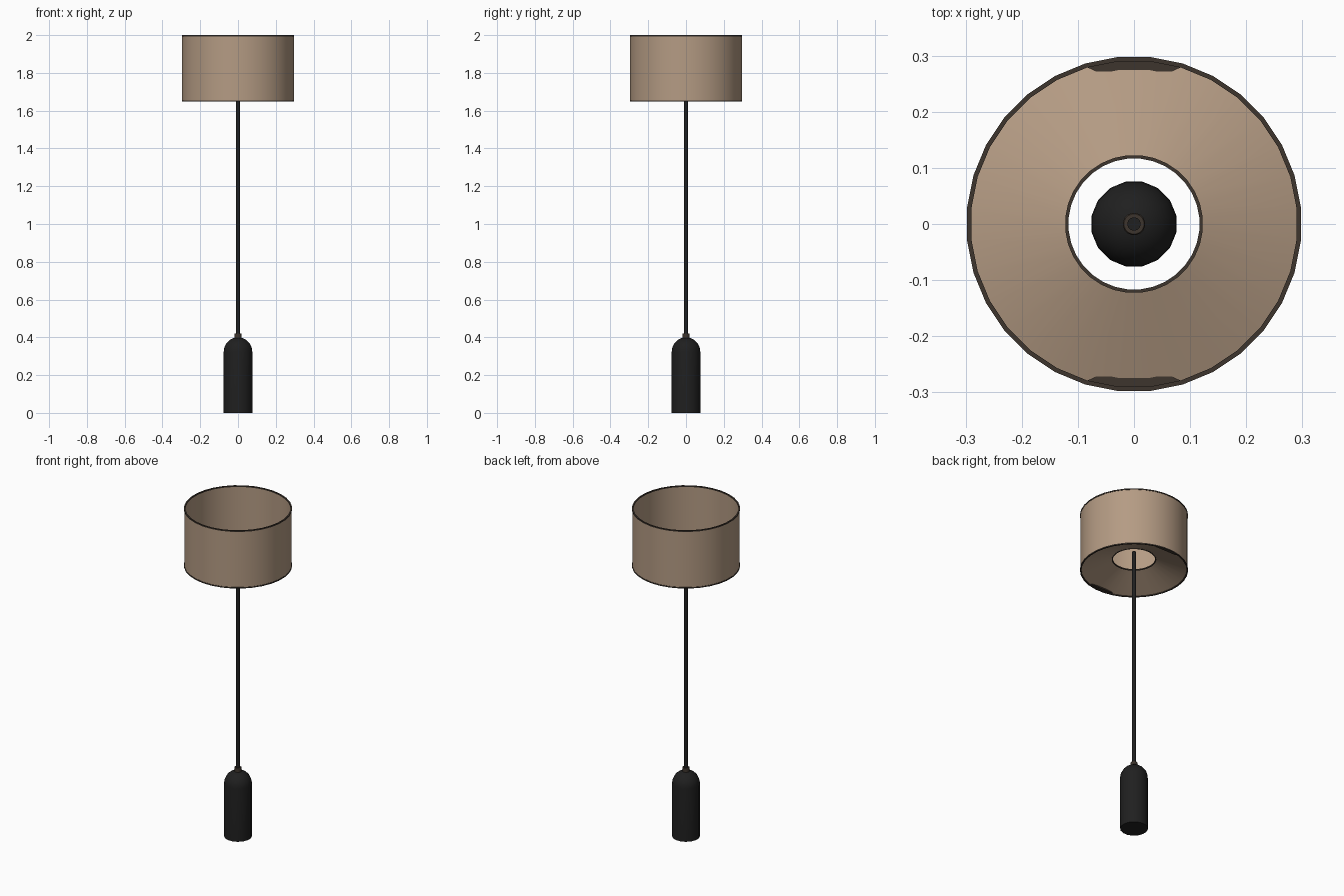
import bpy, bmesh, math

if "Cube" in bpy.data.objects:
    bpy.data.objects.remove(bpy.data.objects["Cube"])


def material(name, rgb):
    m = bpy.data.materials.new(name)
    m.diffuse_color = (*rgb, 1)
    m.use_nodes = True
    m.node_tree.nodes["Principled BSDF"].inputs["Base Color"].default_value = m.diffuse_color
    return m


TAN = material("tan fabric", (0.46, 0.33, 0.23))
BLACK = material("matte black", (0.014, 0.014, 0.014))
BROWN = material("dark brown", (0.048, 0.036, 0.027))


def finish(name, bm, mat, angle):
    bmesh.ops.recalc_face_normals(bm, faces=bm.faces)
    mesh = bpy.data.meshes.new(name)
    bm.to_mesh(mesh)
    bm.free()
    mesh.materials.append(mat)
    obj = bpy.data.objects.new(name, mesh)
    bpy.context.collection.objects.link(obj)
    bpy.ops.object.select_all(action='DESELECT')
    obj.select_set(True)
    bpy.context.view_layer.objects.active = obj
    bpy.ops.object.shade_smooth_by_angle(angle=math.radians(angle))
    return obj


def lathe(name, profile, sides, mat, angle=30, closed=True):
    """Revolve (radius, z) points round z; open profiles get capped ends."""
    bm = bmesh.new()
    rings = []
    for r, z in profile:
        ring = []
        for i in range(sides):
            a = 2 * math.pi * (i + 0.5) / sides
            ring.append(bm.verts.new((r * math.cos(a), r * math.sin(a), z)))
        rings.append(ring)
    pairs = list(zip(rings, rings[1:]))
    if closed:
        pairs.append((rings[-1], rings[0]))
    else:
        bm.faces.new(rings[0])
        bm.faces.new(rings[-1])
    for low, high in pairs:
        for i in range(sides):
            j = (i + 1) % sides
            bm.faces.new((low[i], low[j], high[j], high[i]))
    return finish(name, bm, mat, angle)


def band(name, r0, r1, z0, z1, mat):
    return lathe(name, [(r0, z0), (r1, z0), (r1, z1), (r0, z1)], 32, mat)


# Weighted base: cylinder with a domed top
R, H = 0.077, 0.40
dome = [(R * math.cos(t), H - R + R * math.sin(t))
        for t in (math.radians(d) for d in range(0, 85, 12))]
lathe("base", [(R, 0)] + dome + [(0.01, H)], 16, BLACK, closed=False)

# Collar and pole
lathe("collar", [(0.02, 0.39), (0.02, 0.418), (0.018, 0.421)], 16, BROWN, closed=False)
lathe("pole", [(0.012, 0.39), (0.012, 1.765)], 16, BLACK, closed=False)

# Drum shade and its sloping diffuser with a central hole
band("shade_wall", 0.292, 0.297, 1.652, 1.998, TAN)
lathe("shade_diffuser", [(0.295, 1.651), (0.295, 1.654),
                         (0.121, 1.722), (0.121, 1.719)], 32, TAN)

# Dark trim on the edges
band("shade_top_trim", 0.291, 0.299, 1.993, 2.0, BROWN)
band("shade_bottom_trim", 0.291, 0.299, 1.648, 1.655, BROWN)
band("hole_trim", 0.117, 0.123, 1.717, 1.724, BROWN)

# Small dark plates at the front and back of the diffuser
for side, label in ((1, "back"), (-1, "front")):
    bm = bmesh.new()
    outline = [(0.085, 0.280), (0.068, 0.272), (-0.068, 0.272), (-0.085, 0.280),
               (-0.03, 0.294), (0.03, 0.294)]
    face = bm.faces.new([bm.verts.new((x, y * side, 1.652)) for x, y in outline])
    top = bmesh.ops.extrude_face_region(bm, geom=[face])["geom"]
    bmesh.ops.translate(bm, vec=(0, 0, 0.0095),
                        verts=[v for v in top if isinstance(v, bmesh.types.BMVert)])
    finish(label + "_plate", bm, BROWN, 20)
